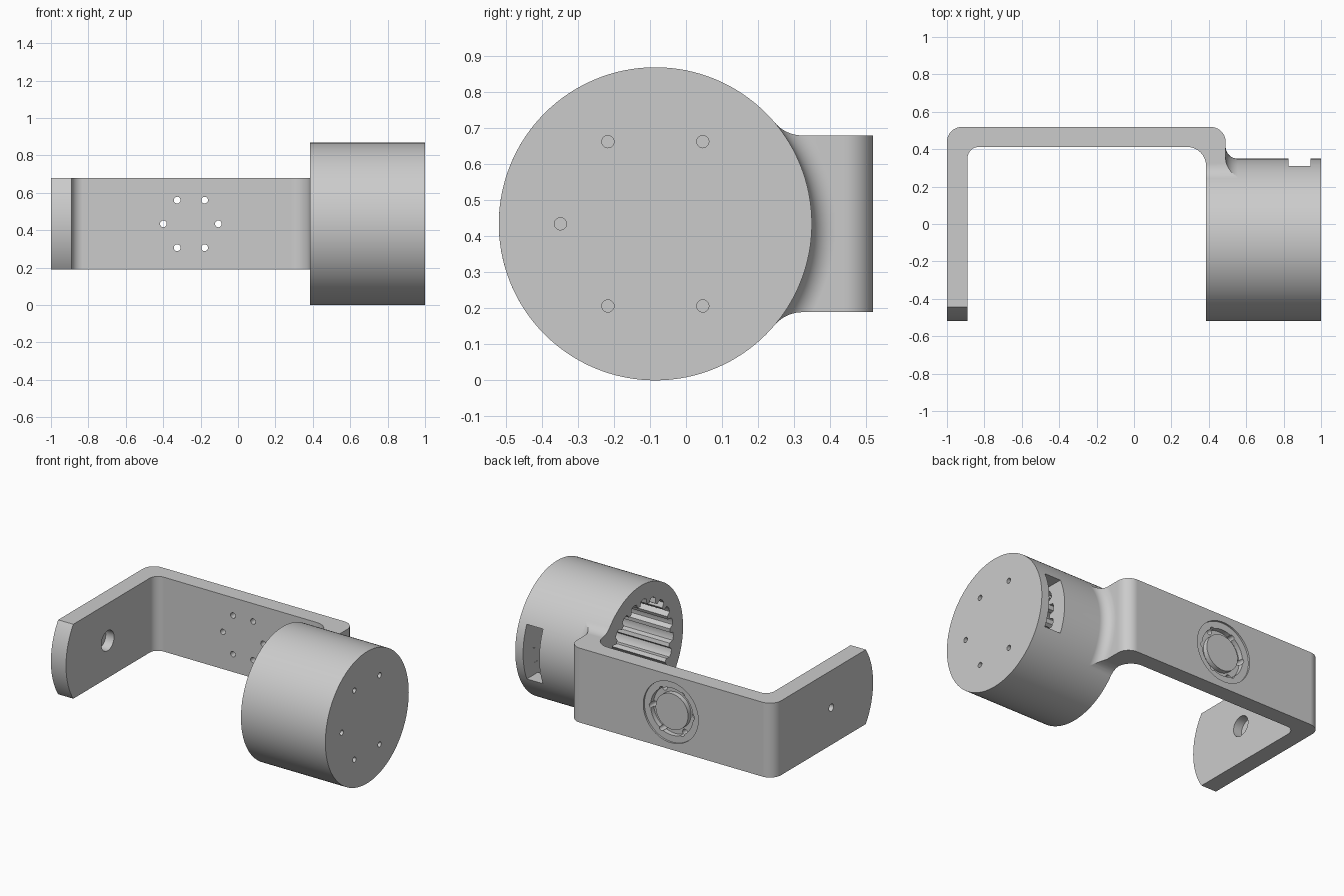
import bpy, bmesh
from math import sin, cos, pi, asin
from mathutils import Vector

cube = bpy.data.objects.get("Cube")
if cube:
    bpy.data.objects.remove(cube, do_unlink=True)

CY, CZ, R = -0.085, 0.434, 0.434   # barrel axis and radius
H = 0.245                          # half height of the bracket strip
X0, X1 = 0.385, 1.0                # barrel ends
WALL = 0.49                        # outer face of the bracket leg

grey = bpy.data.materials.new("plain_grey")
grey.use_nodes = True
colour = (0.6, 0.6, 0.6, 1)
grey.diffuse_color = colour
for node in grey.node_tree.nodes:
    if node.type == 'BSDF_PRINCIPLED':
        node.inputs["Base Color"].default_value = colour


def solid(name, rings):
    """Skin a stack of equal rings and cap both ends."""
    bm = bmesh.new()
    loops = [[bm.verts.new(p) for p in ring] for ring in rings]
    n = len(loops[0])
    for a, b in zip(loops, loops[1:]):
        for i in range(n):
            j = (i + 1) % n
            bm.faces.new((a[i], a[j], b[j], b[i]))
    bm.faces.new(loops[0])
    bm.faces.new(loops[-1])
    bmesh.ops.recalc_face_normals(bm, faces=bm.faces)
    mesh = bpy.data.meshes.new(name)
    bm.to_mesh(mesh)
    bm.free()
    mesh.materials.append(grey)
    obj = bpy.data.objects.new(name, mesh)
    bpy.context.collection.objects.link(obj)
    return obj


def prism(name, pts, axis, lo, hi):
    """Extrude a 2D outline along one axis."""
    def ring(level):
        out = []
        for p in pts:
            q = list(p)
            q.insert(axis, level)
            out.append(q)
        return out
    return solid(name, [ring(lo), ring(hi)])


def circle(u, v, r, n=32):
    return [(u + r * cos(2 * pi * i / n), v + r * sin(2 * pi * i / n)) for i in range(n)]


def rounded(corners, n=10):
    """Outline with a round at each right-angled corner (x, y, radius)."""
    out = []
    for i, (x, y, r) in enumerate(corners):
        p = Vector((x, y))
        if not r:
            out.append(p)
            continue
        u = (Vector(corners[i - 1][:2]) - p).normalized()
        v = (Vector(corners[(i + 1) % len(corners)][:2]) - p).normalized()
        c = p + r * (u + v)
        for k in range(n + 1):
            t = pi / 2 * k / n
            out.append(c - r * (v * cos(t) + u * sin(t)))
    return out


def combine(target, tool, operation):
    mod = target.modifiers.new("combine", 'BOOLEAN')
    mod.operation, mod.solver, mod.object = operation, 'EXACT', tool
    bpy.context.view_layer.objects.active = target
    bpy.ops.object.modifier_apply(modifier=mod.name)
    bpy.data.objects.remove(tool, do_unlink=True)


# Bent strip: plan outline crossed with a side outline that has a round tip
bracket = prism("bracket", rounded([
    (-1, -0.7, 0), (-1, 0.519, 0.08), (WALL, 0.519, 0.08), (WALL, 0.3, 0),
    (X0, 0.3, 0), (X0, 0.412, 0.1), (-0.89, 0.412, 0.06), (-0.89, -0.7, 0)]), 2, -0.2, 1.1)
tip = asin(H / R)
side = [(CY - R * cos(a), CZ + R * sin(a)) for a in [tip * (i / 16 - 1) for i in range(33)]]
side += [(0.7, CZ + H), (0.7, CZ - H)]
combine(bracket, prism("side_tool", side, 0, -1.2, 0.8), 'INTERSECT')

# Neck: flared outline crossed with a turned fillet
F = 0.1
fy, fz = ((R + F) ** 2 - (H + F) ** 2) ** 0.5, H + F
end = pi / 2 - asin(fz / (R + F))
flare = [(0.43 - CY, H)]
flare += [(fy - F * sin(end * i / 12), fz - F * cos(end * i / 12)) for i in range(13)]
flare.append((0.28, 0.16))
outline = [(CY + y, CZ + z) for y, z in flare]
outline += [(CY + y, CZ - z) for y, z in reversed(flare)]
neck = prism("neck", outline, 0, 0.3, 0.7)
B = 0.065
turned = [(X0, 0.64), (WALL, 0.64)]
turned += [(WALL + B - B * cos(pi / 20 * i), R + B - B * sin(pi / 20 * i)) for i in range(11)]
turned.append((0.6, R - 0.01))
combine(neck, solid("fillet_tool", [[(x, y, z) for y, z in circle(CY, CZ, r, 128)]
                                    for x, r in turned]), 'INTERSECT')

# Barrel joined to neck and bracket
body = prism("barrel_and_bracket", circle(CY, CZ, R, 128), 0, X0, X1)
combine(body, neck, 'UNION')
combine(body, bracket, 'UNION')

# Toothed socket, open on the inner side
TEETH = 20
teeth = []
for i in range(TEETH):
    for step, r in ((0, 0.33), (0.25, 0.335), (0.5, 0.33), (0.62, 0.298), (0.88, 0.298)):
        a = 2 * pi * (i + step) / TEETH
        teeth.append((CY + r * cos(a), CZ + r * sin(a)))
combine(body, prism("socket_tool", teeth, 0, 0.2, 0.945), 'DIFFERENCE')

# Window in the back of the barrel
window = [(0.1, CZ - 0.18), (0.6, CZ - 0.18), (0.6, CZ + 0.18), (0.1, CZ + 0.18)]
combine(body, prism("window_tool", window, 0, 0.825, 0.943), 'DIFFERENCE')

# Five screw holes in the closed end
for i in range(1, 6):
    a = pi / 3 * i
    hole = circle(CY + 0.263 * cos(a), CZ + 0.263 * sin(a), 0.017, 20)
    combine(body, prism("hole_tool", hole, 0, 0.9, 1.1), 'DIFFERENCE')

# Pivot hole with counterbore in the free arm
combine(body, prism("pivot_tool", circle(CY, CZ, 0.024), 0, -1.1, -0.8), 'DIFFERENCE')
combine(body, prism("bore_tool", circle(CY, CZ, 0.066), 0, -0.95, -0.8), 'DIFFERENCE')

# Round mounting recess with a central boss and six through holes
MX = -0.252
for r, depth in ((0.2, 0.507), (0.155, 0.475)):
    combine(body, prism("recess_tool", circle(MX, CZ, r, 64), 1, depth, 0.6), 'DIFFERENCE')
combine(body, prism("boss", circle(MX, CZ, 0.118, 64), 1, 0.45, 0.507), 'UNION')
for i in range(6):
    a = pi / 3 * i
    hole = circle(MX + 0.147 * cos(a), CZ + 0.147 * sin(a), 0.018, 20)
    combine(body, prism("hole_tool", hole, 1, 0.35, 0.6), 'DIFFERENCE')

# Smooth curves, crisp edges
bpy.ops.object.select_all(action='DESELECT')
body.select_set(True)
bpy.context.view_layer.objects.active = body
bpy.ops.object.shade_smooth_by_angle(angle=pi / 6)
weighted = body.modifiers.new("even_normals", 'WEIGHTED_NORMAL')
weighted.keep_sharp = True
